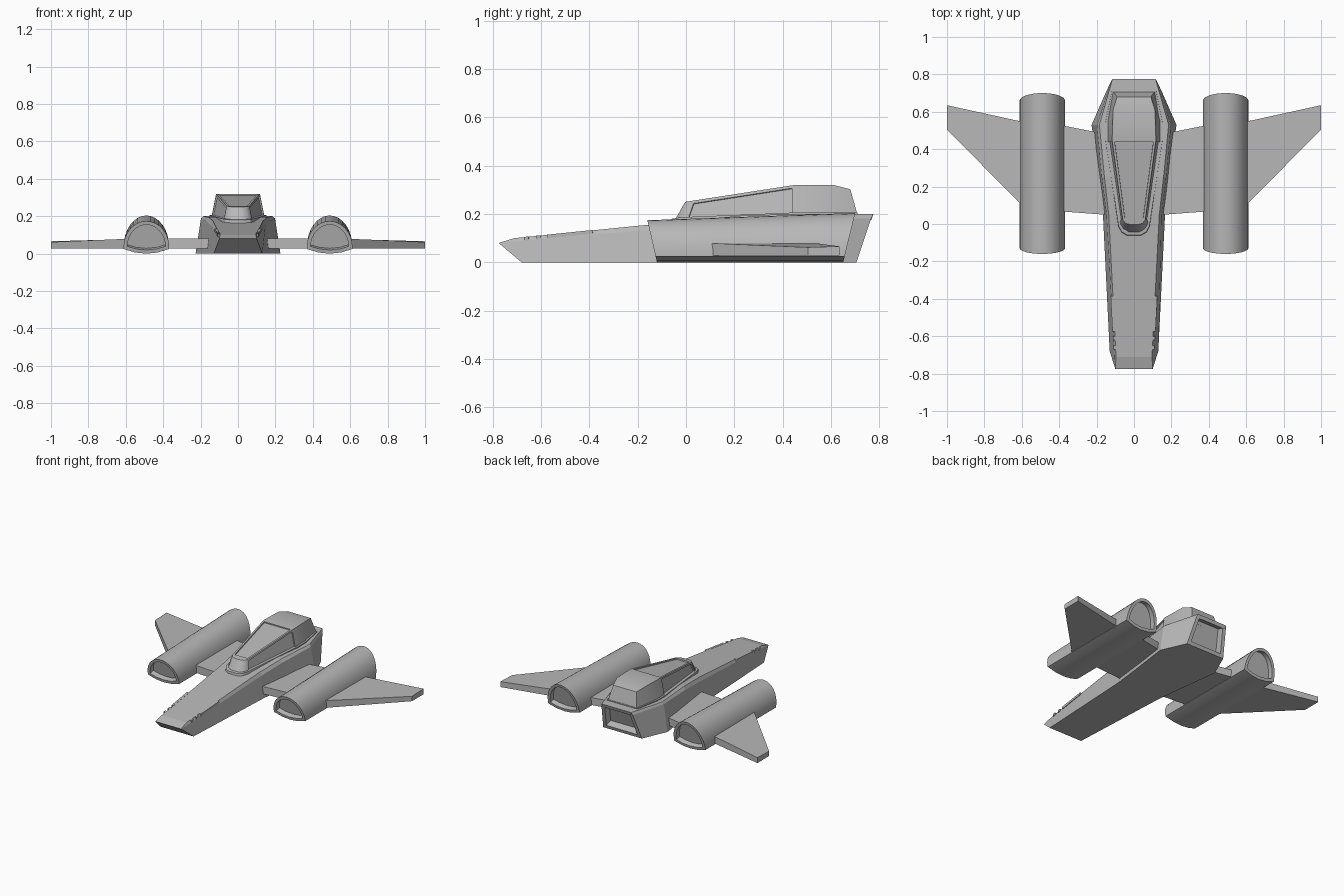
import bpy, bmesh, math
from mathutils import Matrix

if "Cube" in bpy.data.objects:
    bpy.data.objects.remove(bpy.data.objects["Cube"])

# Dark grey hull paint
hull = bpy.data.materials.new("hull_grey")
hull.diffuse_color = (.48, .48, .48, 1)
hull.use_nodes = True
hull.node_tree.nodes["Principled BSDF"].inputs["Base Color"].default_value = hull.diffuse_color


def make_object(name, bm, mirror=False, smooth=False):
    mesh = bpy.data.meshes.new(name)
    bm.to_mesh(mesh)
    bm.free()
    mesh.materials.append(hull)
    if smooth:
        for p in mesh.polygons:
            p.use_smooth = True
        mesh.set_sharp_from_angle(angle=math.radians(30))
    ob = bpy.data.objects.new(name, mesh)
    bpy.context.collection.objects.link(ob)
    if mirror:
        ob.modifiers.new("mirror", "MIRROR")
    return ob


def loft(rings, split_front=False):
    """Skin closed rings of points; returns bmesh, side faces per span, caps."""
    bm = bmesh.new()
    vs = [[bm.verts.new(p) for p in r] for r in rings]
    n = len(vs[0])
    spans = [[bm.faces.new((a[i], a[(i + 1) % n], b[(i + 1) % n], b[i])) for i in range(n)]
             for a, b in zip(vs, vs[1:])]
    f = vs[0]
    if split_front:  # folded front of a six-point ring
        front = [bm.faces.new((f[0], f[1], f[4], f[5])), bm.faces.new((f[1], f[2], f[3], f[4]))]
    else:
        front = [bm.faces.new(f)]
    caps = front + [bm.faces.new(vs[-1])]
    bmesh.ops.recalc_face_normals(bm, faces=bm.faces[:])
    return bm, spans, caps


def recess(bm, faces, border, depth):
    bmesh.ops.inset_individual(bm, faces=faces, thickness=border, use_even_offset=True)
    bmesh.ops.inset_individual(bm, faces=faces, thickness=0.001, depth=-depth)


def both(half):
    """Close a right-hand half section with its mirror image."""
    return half + [(-x, y, z) for x, y, z in reversed(half)]


# Fuselage: bottom, shoulder and deck corner of each section
bm, spans, caps = loft([both(s) for s in [
    [(.13, -.68, 0), (.10, -.775, .08), (.096, -.71, .10)],
    [(.166, .05, 0), (.147, .05, .152), (.135, .05, .176)],
    [(.19, .25, 0), (.172, .25, .176), (.158, .25, .195)],
    [(.227, .53, 0), (.198, .53, .188), (.185, .53, .2)],
    [(.15, .705, 0), (.122, .765, .18), (.115, .775, .2)],
]], split_front=True)
recess(bm, [caps[-1]], .025, .05)
make_object("fuselage", bm)

# Canopy rim
bm, spans, caps = loft([both(s) for s in [
    [(.035, -.065, .15), (.035, -.06, .18)],
    [(.068, -.047, .15), (.065, -.042, .183)],
    [(.085, -.015, .15), (.083, -.01, .187)],
    [(.155, .45, .17), (.152, .45, .206)],
    [(.155, .54, .17), (.152, .54, .206)],
    [(.122, .71, .17), (.118, .71, .206)],
]])
make_object("canopy_rim", bm, smooth=True)

# Canopy with recessed side and top windows
bm, spans, caps = loft([both(s) for s in [
    [(.03, -.055, .16), (.022, -.003, .25)],
    [(.06, -.038, .16), (.045, .004, .251)],
    [(.078, -.01, .16), (.06, .022, .254)],
    [(.145, .45, .18), (.117, .45, .32)],
    [(.145, .54, .18), (.112, .61, .32)],
    [(.112, .708, .20), (.09, .68, .302)],
]])
recess(bm, [spans[2][0], spans[2][1], spans[2][2]], .012, .008)
make_object("canopy", bm, smooth=True)

# Engine nacelles: arched section, slanted open ends
CX, HW = .49, .122


def nacelle_ring(y_low, y_high, top):
    prof = [(-HW, .025), (-.06, .006), (0, 0), (.06, .006), (HW, .025)]
    spring = .035
    for i in range(17):
        a = math.pi * i / 16
        prof.append((HW * math.cos(a), spring + (top - spring) * math.sin(a)))
    return [(CX + x, y_low + (y_high - y_low) * z / top, z) for x, z in prof]


bm, spans, caps = loft([nacelle_ring(-.12, -.16, .174), nacelle_ring(.65, .70, .204)])
recess(bm, caps, .02, .035)
make_object("engine_nacelle", bm, mirror=True, smooth=True)


# Wings: (x, front y, rear y, front top z, rear top z) at root and tip
def wing(name, stations):
    bm, _, _ = loft([[(x, yf, .028), (x, yr, .028), (x, yr, zr), (x, yf, zf)]
                     for x, yf, yr, zf, zr in stations])
    make_object(name, bm, mirror=True)


wing("inner_wing", [(.12, .047, .475, .08, .08), (.40, .068, .53, .08, .08)])
wing("outer_wing", [(.58, .08, .543, .08, .078), (1.0, .505, .635, .062, .066)])

# Small strips along the nose edges
bm = bmesh.new()
for y, length in ((-.66, .02), (-.61, .02), (-.48, .19)):
    x = .096 + .039 * (y + .71) / .76
    z = .10 + .076 * (y + .71) / .76
    bmesh.ops.create_cube(bm, size=1, matrix=Matrix.Translation((x + .004, y, z - .007))
                          @ Matrix.Rotation(.1, 4, 'X')
                          @ Matrix.Rotation(-.051, 4, 'Z')
                          @ Matrix.Diagonal((.016, length, .016, 1)))
make_object("nose_strips", bm, mirror=True)
